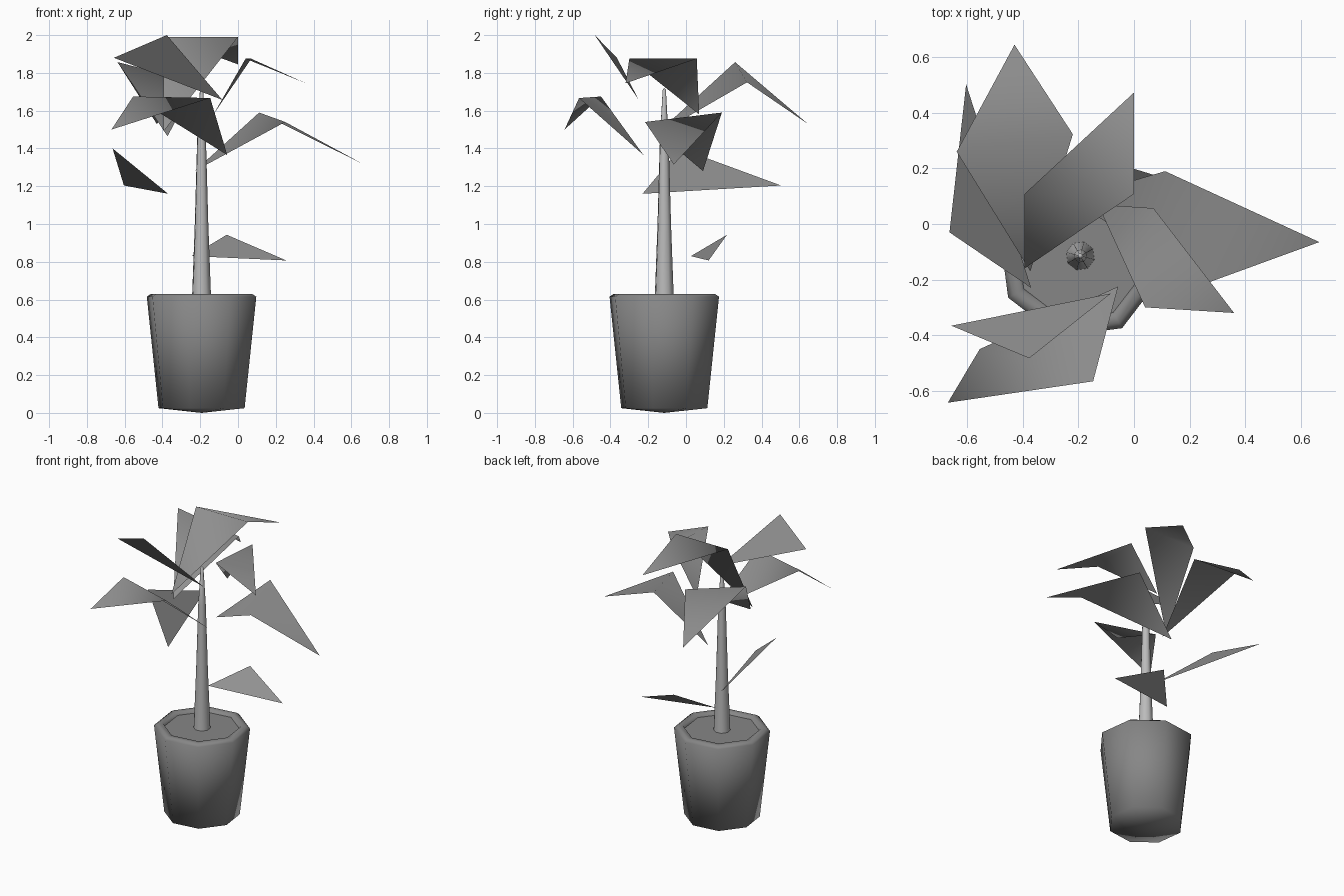
import bpy
import math

if "Cube" in bpy.data.objects:
    bpy.data.objects.remove(bpy.data.objects["Cube"], do_unlink=True)

CENTRE_X, CENTRE_Y = -0.193, -0.115


def make_material(name, grey):
    mat = bpy.data.materials.new(name)
    mat.use_nodes = True
    colour = (grey, grey, grey, 1.0)
    mat.diffuse_color = colour
    mat.node_tree.nodes["Principled BSDF"].inputs["Base Color"].default_value = colour
    return mat


pot_grey = make_material("pot grey", 0.24)
leaf_grey = make_material("leaf grey", 0.28)
stem_grey = make_material("pale stem grey", 0.5)


def make_object(name, verts, faces, material, smooth=True):
    mesh = bpy.data.meshes.new(name)
    mesh.from_pydata(verts, [], faces)
    mesh.materials.append(material)
    for poly in mesh.polygons:
        poly.use_smooth = smooth
    mesh.update()
    obj = bpy.data.objects.new(name, mesh)
    bpy.context.collection.objects.link(obj)
    return obj


def lathe(name, profile, material, smooth=True, sides=8, turn=math.radians(30)):
    """Revolve (radius, height) points upward; a zero radius closes to a point."""
    verts, faces, rings = [], [], []
    for radius, height in profile:
        count = sides if radius > 0 else 1
        rings.append([len(verts) + i for i in range(count)])
        for i in range(count):
            angle = turn + math.tau * i / sides
            verts.append((CENTRE_X + radius * math.cos(angle),
                          CENTRE_Y + radius * math.sin(angle), height))
    for low, high in zip(rings, rings[1:]):
        for i in range(sides):
            j = (i + 1) % sides
            if len(low) == 1:
                faces.append((low[0], high[j], high[i]))
            elif len(high) == 1:
                faces.append((low[i], low[j], high[0]))
            else:
                faces.append((low[i], low[j], high[j], high[i]))
    return make_object(name, verts, faces, material, smooth)


def leaf(name, base, side_a, side_b, tip=None):
    """Leaf creased across its two side corners, with its top facing up."""
    verts, faces = [base, side_a, side_b], [(0, 1, 2)]
    if tip:
        verts.append(tip)
        faces.append((2, 1, 3))
    ux, uy = side_a[0] - base[0], side_a[1] - base[1]
    vx, vy = side_b[0] - base[0], side_b[1] - base[1]
    if ux * vy - uy * vx < 0:
        faces = [face[::-1] for face in faces]
    return make_object(name, verts, faces, leaf_grey)


# Pot with shallow pointed underside and bevelled rim
lathe("pot", [(0, 0), (0.236, 0.025), (0.3, 0.615), (0.277, 0.63),
              (0.245, 0.63), (0.233, 0.605)], pot_grey)

# Flat soil inside the rim
lathe("soil", [(0.24, 0.61), (0, 0.61)], pot_grey, smooth=False)

# Tapered stem
lathe("stem", [(0.052, 0.61), (0.037, 1.0), (0.024, 1.45),
               (0.009, 1.71), (0, 1.72)], stem_grey)

# Folded leaves
leaf("wide_left_leaf", (-0.23, 0.09, 1.28), (0.25, -0.217, 1.54),
     (0.112, 0.19, 1.59), (0.667, -0.065, 1.315))
leaf("upper_left_leaf", (-0.13, 0.07, 1.58), (0.04, -0.3, 1.875),
     (0.07, 0.057, 1.875), (0.36, -0.32, 1.745))
leaf("top_back_leaf", (-0.394, -0.16, 1.49), (0, 0.108, 1.99),
     (-0.394, 0.108, 1.99), (0, 0.473, 1.845))
leaf("tall_back_leaf", (-0.373, -0.17, 1.465), (-0.22, 0.323, 1.75),
     (-0.638, 0.26, 1.857), (-0.43, 0.645, 1.53))
leaf("front_leaf", (-0.057, -0.225, 1.365), (-0.555, -0.45, 1.675),
     (-0.147, -0.566, 1.667), (-0.67, -0.643, 1.5))

# Single triangle leaves
leaf("right_leaf", (-0.37, -0.23, 1.16), (-0.604, 0.503, 1.204), (-0.664, -0.03, 1.4))
leaf("top_front_leaf", (-0.083, -0.25, 1.657), (-0.657, -0.366, 1.88), (-0.377, -0.483, 2.0))
leaf("low_leaf", (-0.246, 0.026, 0.83), (0.256, 0.12, 0.807), (-0.06, 0.217, 0.943))
